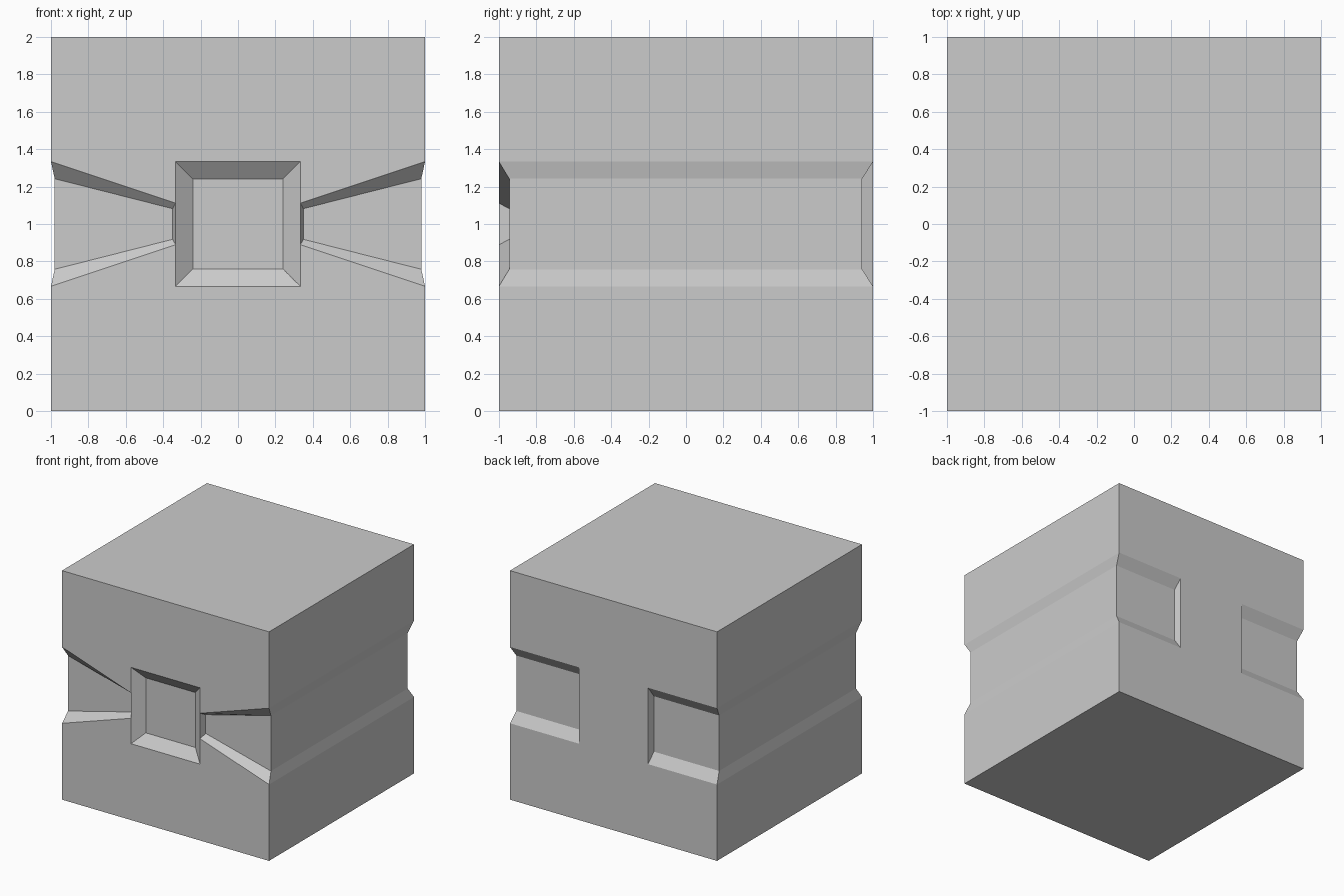
import bpy, bmesh

if "Cube" in bpy.data.objects:
    bpy.data.objects.remove(bpy.data.objects["Cube"])

T = 1 / 3            # half height of the recess openings
C, CD = 0.24, 0.07   # centre recess: floor half size, depth
S, G = 0.98, 0.242   # groove floor at the corner: x, half height
E, H = 0.35, 0.082   # front groove floor at its narrow end
F, B = -0.945, 0.942 # groove floor planes, front and back

bm = bmesh.new()


def face(*pts):
    bm.faces.new([bm.verts.new(p) for p in pts])


def panel(y, *pts):
    face(*[(x, y, z) for x, z in pts])


# One quarter of the block (x >= 0, z >= mid height) is modelled, then mirrored.
# Top
face((0, -1, 1), (1, -1, 1), (1, 1, 1), (0, 1, 1))

# Front surface, centre recess floor, tapered groove floor
panel(-1, (0, 1), (1, 1), (1, T), (T, T / 3), (T, T), (0, T))
panel(-1 + CD, (0, 0), (C, 0), (C, C), (0, C))
panel(F, (E, 0), (S, 0), (S, G), (E, H))

# Centre recess walls
c = (C, -1 + CD, C)
face((0, -1, T), (T, -1, T), c, (0, -1 + CD, C))
face((T, -1, 0), (T, -1, T / 3), (T, -1, T), c, (C, -1 + CD, 0))

# Back surface and groove floor
panel(1, (0, 1), (1, 1), (1, T), (T, T), (T, 0), (0, 0))
panel(B, (E, 0), (S, 0), (S, G), (E, G))

# Groove top and end walls, front (tapered) and back (straight)
for y, fy, zo, zi in ((-1, F, T / 3, H), (1, B, T, G)):
    face((T, y, zo), (1, y, T), (S, fy, G), (E, fy, zi))
    face((T, y, 0), (T, y, zo), (E, fy, zi), (E, fy, 0))

# Side surface, sloped band and band floor
face((1, -1, 1), (1, 1, 1), (1, 1, T), (1, -1, T))
face((1, -1, T), (1, 1, T), (S, B, G), (S, F, G))
face((S, F, G), (S, B, G), (S, B, 0), (S, F, 0))

# Mirror to the whole block and weld
for axis in ('X', 'Z'):
    bmesh.ops.mirror(bm, geom=bm.verts[:] + bm.edges[:] + bm.faces[:],
                     axis=axis, merge_dist=0.0001)
bmesh.ops.remove_doubles(bm, verts=bm.verts[:], dist=0.0001)
bmesh.ops.dissolve_limit(bm, angle_limit=0.001,
                         verts=bm.verts[:], edges=bm.edges[:])
bmesh.ops.recalc_face_normals(bm, faces=bm.faces[:])

mesh = bpy.data.meshes.new("grooved_block")
bm.to_mesh(mesh)
bm.free()
block = bpy.data.objects.new("grooved_block", mesh)
block.location.z = 1
bpy.context.collection.objects.link(block)
